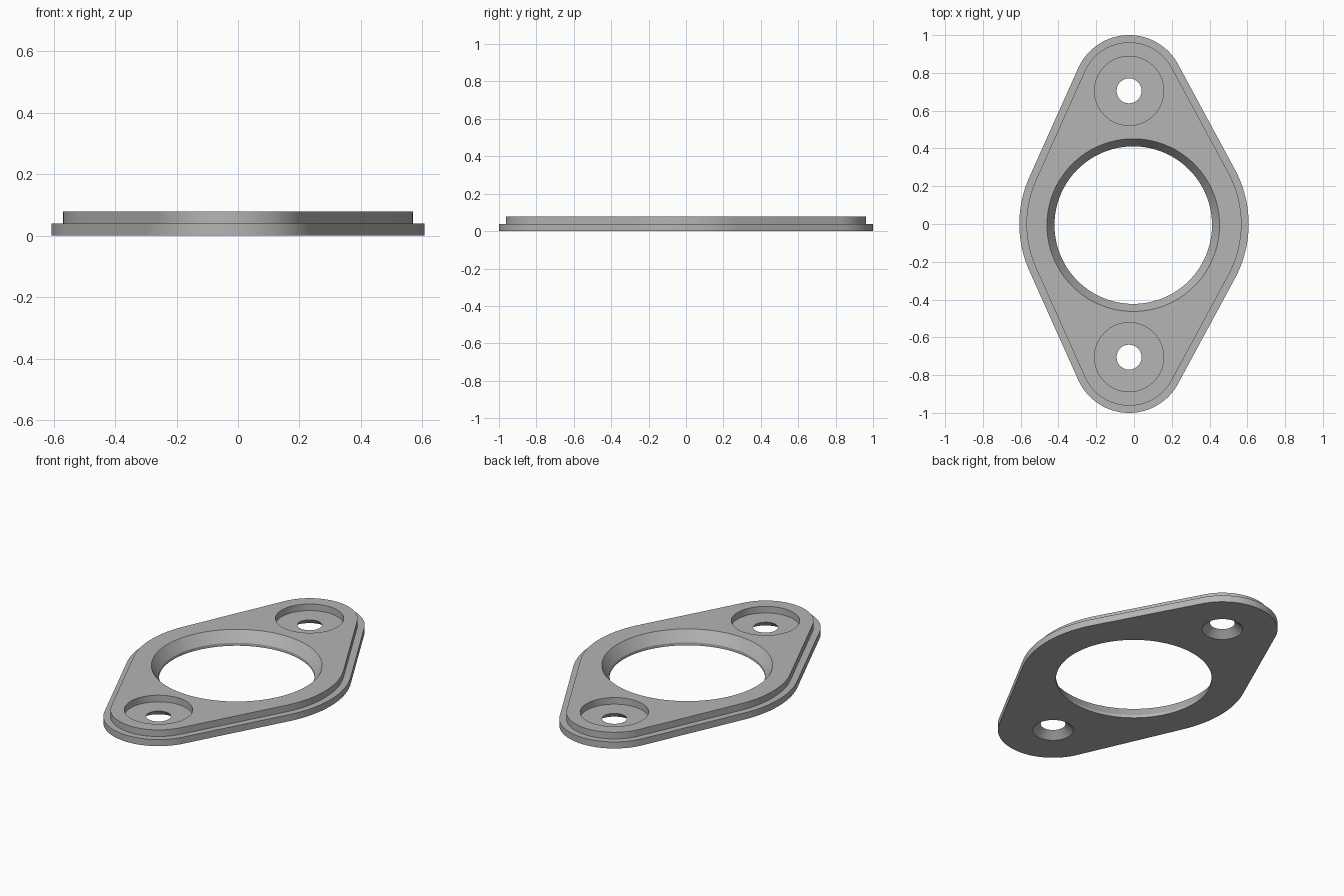
import bpy, bmesh, math
from mathutils import Vector

cube = bpy.data.objects.get("Cube")
if cube:
    bpy.data.objects.remove(cube, do_unlink=True)

STEP, TOP = 0.039, 0.078          # ledge height and full thickness
HUB_R, EAR_R = 0.607, 0.295       # outline radii
EAR_X, EAR_Y = -0.026, 0.705      # bolt centre
LEDGE = 0.038

metal = bpy.data.materials.new("grey metal")
metal.use_nodes = True
grey = (0.46, 0.46, 0.46, 1)
metal.diffuse_color = grey
metal.node_tree.nodes["Principled BSDF"].inputs["Base Color"].default_value = grey


def outline(inset):
    """Hub circle and two ear circles joined by tangent lines."""
    hub, ear = HUB_R - inset, EAR_R - inset
    spread = math.acos((hub - ear) / math.hypot(EAR_X, EAR_Y))
    up = math.atan2(EAR_Y, EAR_X)
    down = 2 * math.pi - up
    arcs = [(EAR_X, EAR_Y, ear, up - spread, up + spread),
            (0, 0, hub, up + spread, down - spread),
            (EAR_X, -EAR_Y, ear, down - spread, down + spread),
            (0, 0, hub, down + spread - 2 * math.pi, up - spread)]
    n = 40
    return [(cx + r * math.cos(a + (b - a) * i / n), cy + r * math.sin(a + (b - a) * i / n))
            for cx, cy, r, a, b in arcs for i in range(n + 1)]


def loft(name, sections):
    """Solid through a stack of (points, z) rings, capped at both ends."""
    bm = bmesh.new()
    rings = [[bm.verts.new((x, y, z)) for x, y in pts] for pts, z in sections]
    for low, high in zip(rings, rings[1:]):
        for i in range(len(low)):
            j = (i + 1) % len(low)
            bm.faces.new((low[i], low[j], high[j], high[i]))
    bm.faces.new(rings[0][::-1])
    bm.faces.new(rings[-1])
    bmesh.ops.recalc_face_normals(bm, faces=bm.faces)
    mesh = bpy.data.meshes.new(name)
    bm.to_mesh(mesh)
    bm.free()
    mesh.materials.append(metal)
    obj = bpy.data.objects.new(name, mesh)
    bpy.context.collection.objects.link(obj)
    return obj


def lathe(name, centre, profile, n):
    """Round cutter from (radius, z) pairs."""
    ring = [(math.cos(math.tau * i / n), math.sin(math.tau * i / n)) for i in range(n)]
    return loft(name, [([(centre[0] + r * c, centre[1] + r * s) for c, s in ring], z)
                       for r, z in profile])


# Stepped plate
wide, narrow = outline(0), outline(LEDGE)
plate = loft("flange_plate", [(wide, 0), (wide, STEP), (narrow, STEP), (narrow, TOP)])

# Central bore with a tapered mouth
cutters = [lathe("bore_cutter", (-0.004, -0.006),
                 [(0.417, -0.02), (0.417, 0.017), (0.457, TOP), (0.4714, 0.1)], 128)]
# Bolt holes: counterbored above, flared below
for side, label in ((1, "back"), (-1, "front")):
    cutters.append(lathe(label + "_bolt_cutter", (EAR_X, side * EAR_Y),
                         [(0.131, -0.02), (0.066, STEP), (0.183, STEP), (0.183, 0.1)], 64))

bpy.ops.object.select_all(action="DESELECT")
bpy.context.view_layer.objects.active = plate
plate.select_set(True)
for cutter in cutters:
    cutter.hide_render = True
    mod = plate.modifiers.new(cutter.name, "BOOLEAN")
    mod.operation = "DIFFERENCE"
    mod.solver = "EXACT"
    mod.object = cutter
    bpy.ops.object.modifier_apply(modifier=mod.name)
    bpy.data.objects.remove(cutter, do_unlink=True)

bpy.ops.object.shade_smooth_by_angle(angle=math.radians(25))
